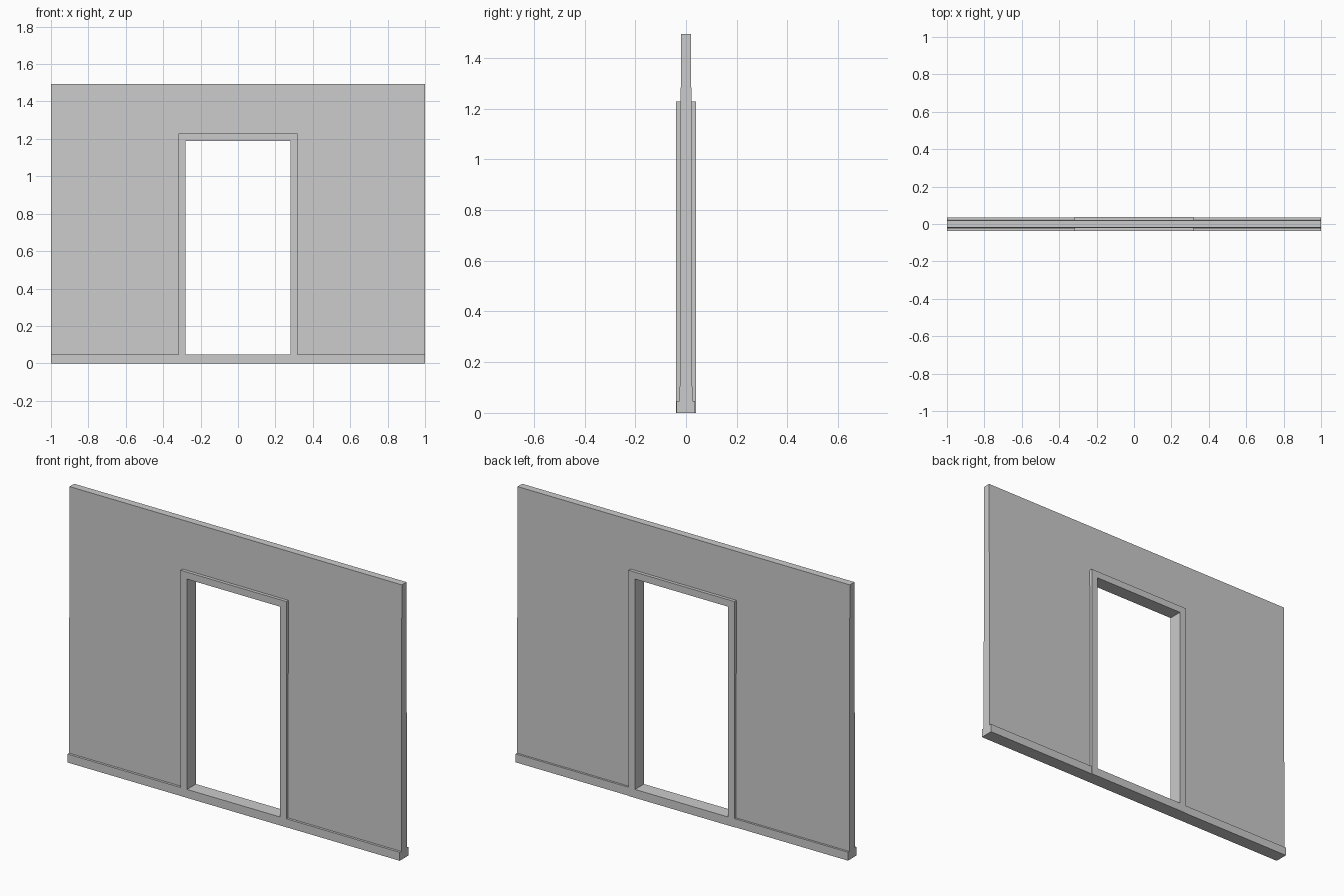
import bpy, bmesh

if "Cube" in bpy.data.objects:
    bpy.data.objects.remove(bpy.data.objects["Cube"])

HEIGHT, BASE = 1.494, 0.046
OUT_X, OUT_Z = 0.318, 1.228     # outer edge of door frame
IN_X, IN_Z = 0.28, 1.19         # clear opening


def slab(name, outline, front, back):
    """Solid from an x-z outline; front/back give y for a height z."""
    bm = bmesh.new()
    f = [bm.verts.new((x, front(z), z)) for x, z in outline]
    b = [bm.verts.new((x, back(z), z)) for x, z in outline]
    bm.faces.new(f)
    bm.faces.new(b[::-1])
    n = len(outline)
    for i in range(n):
        j = (i + 1) % n
        bm.faces.new((f[j], f[i], b[i], b[j]))
    bmesh.ops.recalc_face_normals(bm, faces=bm.faces[:])
    mesh = bpy.data.meshes.new(name)
    bm.to_mesh(mesh)
    bm.free()
    obj = bpy.data.objects.new(name, mesh)
    bpy.context.collection.objects.link(obj)
    return obj


def arch(ox, oz, ix, iz, z0):
    """Upside-down U outline."""
    return [(-ox, z0), (-ix, z0), (-ix, iz), (ix, iz),
            (ix, z0), (ox, z0), (ox, oz), (-ox, oz)]


def box(x0, x1, z0, z1):
    return [(x0, z0), (x1, z0), (x1, z1), (x0, z1)]


# Wall panel, slightly thicker towards the floor
def half(z):
    return 0.025 - 0.005 * z / HEIGHT


slab("wall", arch(1.0, HEIGHT, OUT_X, OUT_Z, BASE), lambda z: -half(z), half)

# Door frame and threshold
D = 0.0385
slab("door_frame", arch(OUT_X, OUT_Z, IN_X, IN_Z, 0), lambda z: -D, lambda z: D)
slab("threshold", box(-IN_X, IN_X, 0, BASE), lambda z: -D, lambda z: D)

# Baseboards on both sides of the door
for side, x0, x1 in (("left", -1.0, -OUT_X), ("right", OUT_X, 1.0)):
    slab("baseboard_" + side, box(x0, x1, 0, BASE),
         lambda z: -0.038, lambda z: 0.036)
